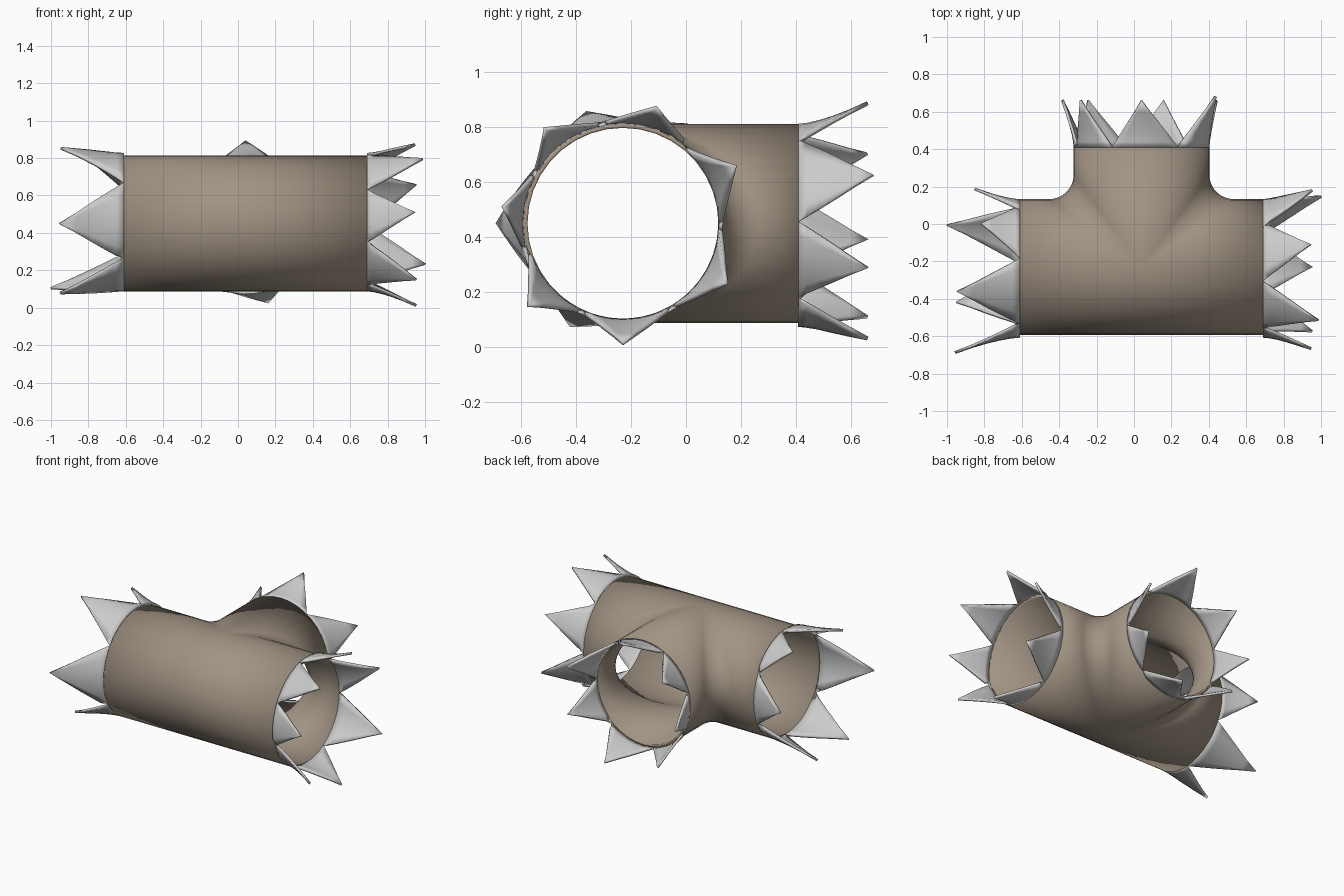
import bpy, bmesh
from math import sin, cos, pi, radians
from mathutils import Vector

if "Cube" in bpy.data.objects:
    bpy.data.objects.remove(bpy.data.objects["Cube"])

R, WALL = 0.363, 0.015          # outer pipe radius, sheet thickness
CX, CY, CZ = 0.04, -0.23, 0.45  # branch axis x, main axis y, common height
X0, X1, Y1 = -0.61, 0.69, 0.41  # pipe ends
N = 18                          # facets per half circle

paint = bpy.data.materials.new("pipe_paint")
paint.diffuse_color = (0.36, 0.295, 0.23, 1)
paint.use_nodes = True
paint.node_tree.nodes["Principled BSDF"].inputs["Base Color"].default_value = paint.diffuse_color


def finish(name, bm, outward, mat=None):
    """Weld, orient outward, thicken inward and smooth."""
    bmesh.ops.remove_doubles(bm, verts=bm.verts, dist=1e-4)
    bmesh.ops.recalc_face_normals(bm, faces=bm.faces)
    bm.normal_update()
    score = sum(f.normal.dot(outward(f.calc_center_median())) * f.calc_area() for f in bm.faces)
    if score < 0:
        bmesh.ops.reverse_faces(bm, faces=bm.faces)
    me = bpy.data.meshes.new(name)
    bm.to_mesh(me)
    bm.free()
    ob = bpy.data.objects.new(name, me)
    bpy.context.collection.objects.link(ob)
    if mat:
        me.materials.append(mat)
    mod = ob.modifiers.new("sheet", 'SOLIDIFY')
    mod.thickness, mod.offset = WALL, -1
    bpy.ops.object.select_all(action='DESELECT')
    ob.select_set(True)
    bpy.context.view_layer.objects.active = ob
    bpy.ops.object.shade_smooth_by_angle(angle=radians(35))
    return ob


def grid(bm, rows):
    """Skin a list of equal-length point rows."""
    vs = [[bm.verts.new(p) for p in row] for row in rows]
    for a, b in zip(vs, vs[1:]):
        for i in range(len(a) - 1):
            q = [a[i], a[i + 1], b[i + 1], b[i]]
            if len({tuple(round(c, 5) for c in v.co) for v in q}) == 4:
                bm.faces.new(q)
            else:
                keep = []
                for v in q:
                    if all((v.co - k.co).length > 1e-4 for k in keep):
                        keep.append(v)
                if len(keep) == 3:
                    bm.faces.new(keep)


# Tee body: plain front half, plus two filleted back quarters
bm = bmesh.new()
half = [(R * sin(pi * i / N), CZ + R * cos(pi * i / N)) for i in range(N + 1)]
grid(bm, [[(x, CY - w, z) for x in (X0, CX, X1)] for w, z in half])
for side, end in ((-1, X0), (1, X1)):
    rows = []
    for w, z in half:
        f = 0.13 * w / R
        cx, cy = CX + side * (w + f), CY + w + f
        row = [(end, CY + w, z)]
        for k in range(9):
            a = pi / 2 * k / 8
            row.append((cx - side * f * sin(a), cy - f * cos(a), z))
        rows.append(row + [(CX + side * w, Y1, z)])
    grid(bm, rows)
finish("tee_pipe", bm, lambda c: Vector((0, min(c.y - CY, 0), c.z - CZ)), paint)


def torn_end(name, place, base, spikes):
    """Ring of outward-bent petals; spikes = (angle, tip radius, tip position)."""
    bm = bmesh.new()
    n = len(spikes)
    for i, (ang, tip_r, tip) in enumerate(spikes):
        lo = (spikes[i - 1][0] - (360 if i == 0 else 0) + ang) / 2
        hi = (spikes[(i + 1) % n][0] + (360 if i == n - 1 else 0) + ang) / 2
        rows = []
        for s in (0, 0.12, 0.3, 0.5, 0.75, 1):
            w = (1 - s) ** 1.15
            r = R + (tip_r - R) * s ** 1.5
            row = []
            for t in (-1, -0.66, -0.33, 0, 0.33, 0.66, 1):
                span = (hi - ang) if t > 0 else (ang - lo)
                row.append(place(radians(ang + t * span * w), r, base + (tip - base) * s))
            rows.append(row)
        grid(bm, rows)
    axis_in = place(0, 0, base)
    main = abs(axis_in[1] - CY) < 1e-6

    def outward(c):
        return Vector((0, c.y - CY, c.z - CZ)) if main else Vector((c.x - CX, 0, c.z - CZ))
    finish(name, bm, outward)


def on_main(a, r, u):
    return (u, CY + r * cos(a), CZ + r * sin(a))


def on_branch(a, r, u):
    return (CX + r * cos(a), u, CZ + r * sin(a))


# Torn metal petals at the three openings
torn_end("right_torn_petals", on_main, X1, [
    (-30, .443, 1.0), (27, .467, .95), (74, .432, .95), (129.5, .44, .99),
    (172, .434, .95), (221, .464, .95), (270, .445, .95)])
torn_end("left_torn_petals", on_main, X0, [
    (-57, .42, -1.0), (2, .425, -.85), (57, .42, -.82), (108, .416, -.95),
    (180, .45, -.96), (243, .425, -.95)])
torn_end("back_torn_petals", on_branch, Y1, [
    (-22, .44, .66), (24, .44, .68), (90, .445, .66), (142, .42, .66),
    (188, .434, .66), (230, .44, .665), (286, .43, .665)])
